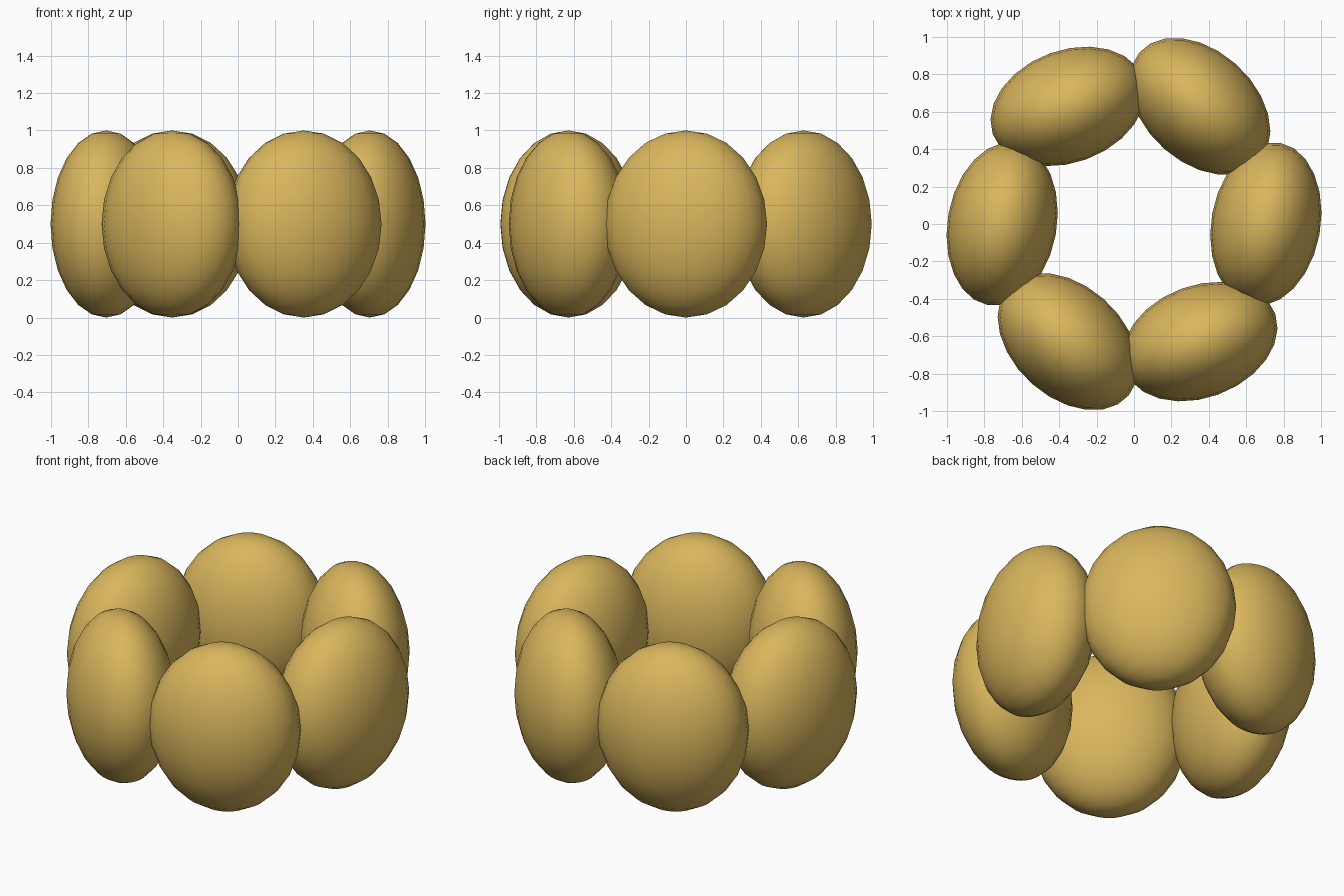
import bpy, bmesh
from math import radians
from mathutils import Matrix

cube = bpy.data.objects.get("Cube")
if cube:
    bpy.data.objects.remove(cube, do_unlink=True)

# Single golden tan colour
gold = bpy.data.materials.new("golden_tan")
gold.use_nodes = True
colour = (0.70, 0.47, 0.11, 1)
gold.diffuse_color = colour
gold.node_tree.nodes["Principled BSDF"].inputs["Base Color"].default_value = colour

COUNT = 6
RADIUS = 0.705      # distance of each lobe from the centre
TWIST = 79.5        # turn of each lobe's long axis
stretch = Matrix.Diagonal((1, 1.03, 1, 1))
lobe_shape = Matrix.Diagonal((0.428, 0.292, 0.5, 1))


def add_lobe(index):
    """One flattened, slightly twisted ellipsoid of the ring."""
    place = (stretch
             @ Matrix.Rotation(radians(index * 360 / COUNT), 4, 'Z')
             @ Matrix.Translation((RADIUS, 0, 0.5))
             @ Matrix.Rotation(radians(TWIST), 4, 'Z')
             @ lobe_shape)
    bm = bmesh.new()
    bmesh.ops.create_uvsphere(bm, u_segments=24, v_segments=12, radius=1, matrix=place)
    for face in bm.faces:
        face.smooth = True
    mesh = bpy.data.meshes.new(f"ring_lobe_{index + 1}")
    bm.to_mesh(mesh)
    bm.free()
    mesh.materials.append(gold)
    lobe = bpy.data.objects.new(mesh.name, mesh)
    bpy.context.collection.objects.link(lobe)


# Ring of overlapping lobes
for i in range(COUNT):
    add_lobe(i)
